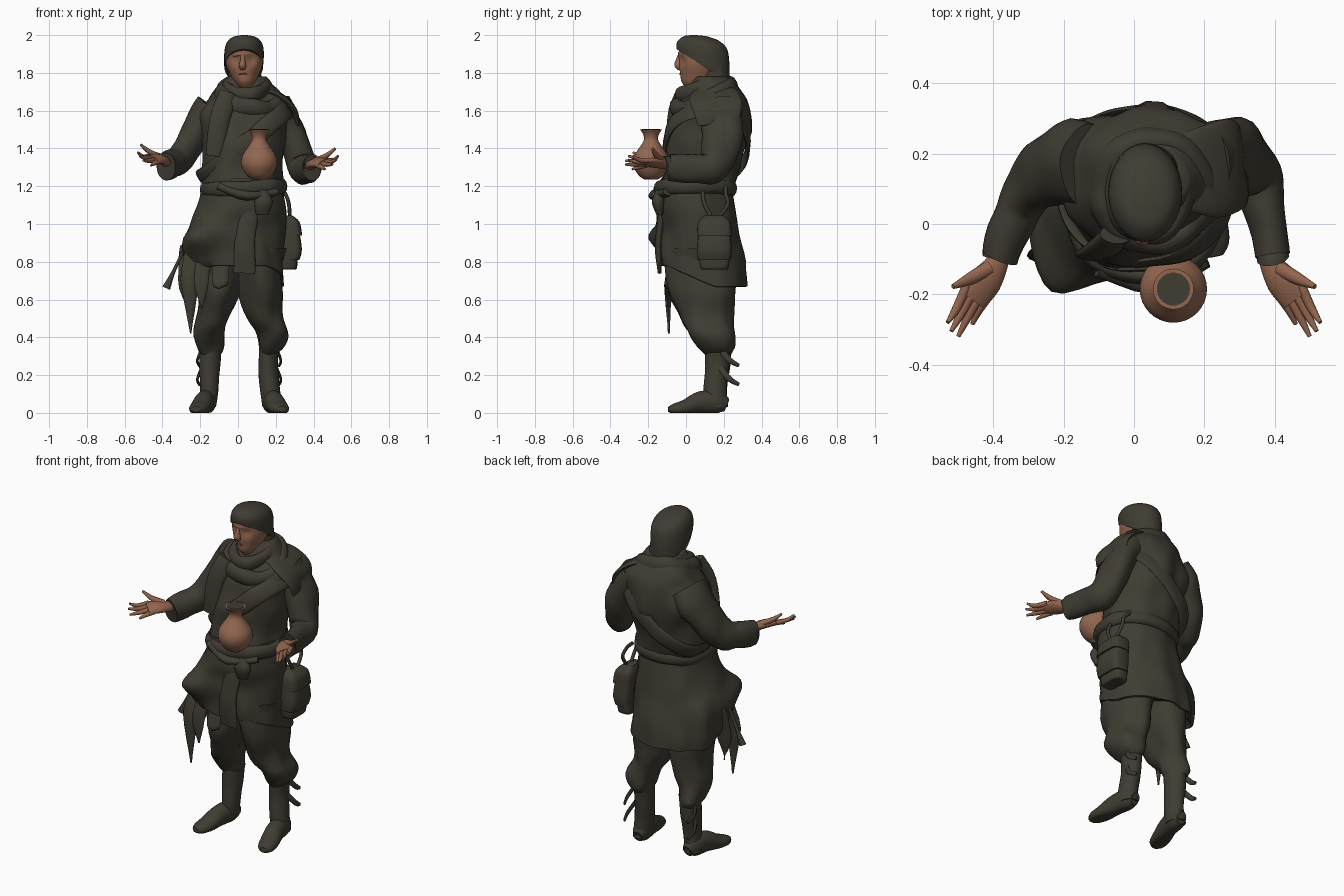
import bpy, bmesh
from math import sin, cos, pi, exp, radians, copysign
from mathutils import Vector, noise

if "Cube" in bpy.data.objects:
    bpy.data.objects.remove(bpy.data.objects["Cube"])

X, Y, Z = Vector((1, 0, 0)), Vector((0, 1, 0)), Vector((0, 0, 1))


def material(name, red, green, blue):
    mat = bpy.data.materials.new(name)
    mat.use_nodes = True
    colour = (red, green, blue, 1)
    mat.diffuse_color = colour
    mat.node_tree.nodes["Principled BSDF"].inputs["Base Color"].default_value = colour
    return mat


cloth = material("dark olive cloth", .05, .045, .032)
skin = material("tan skin", .29, .13, .075)
clay = material("terracotta", .29, .135, .08)
lip = material("dark red lips", .16, .045, .03)


def power_wave(value, power):
    return copysign(abs(value) ** power, value)


def spline(points, closed, steps):
    """Catmull-Rom interpolation of whole cross-section records."""
    count = len(points)
    pick = (lambda i: points[i % count]) if closed else (lambda i: points[min(max(i, 0), count - 1)])
    result = []
    for i in range(count if closed else count - 1):
        a, b, c, d = pick(i - 1), pick(i), pick(i + 1), pick(i + 2)
        for k in range(steps):
            t = k / steps
            result.append([q + t / 2 * (r - p + t * (2 * p - 5 * q + 4 * r - s + t * (3 * (q - r) + s - p)))
                           for p, q, r, s in zip(a, b, c, d)])
    return result if closed else result + [list(points[-1])]


def sweep(name, mat, points, ref=None, n=24, closed=False, power=1, wrinkle=0,
          warp=None, steps=4, second=None, rule=None):
    """Skin elliptical sections (x, y, z, radius, radius, slope) into one part.
    Without ref the sections lie flat; otherwise they follow the path."""
    points = [tuple(p) + (0,) * (6 - len(p)) for p in points]
    rings = spline(points, closed, steps)
    centres = [Vector(r[:3]) for r in rings]
    middle = sum(centres, Vector()) / len(centres)
    bm = bmesh.new()
    loops, last = [], len(rings) - 1
    for i, (ring, centre) in enumerate(zip(rings, centres)):
        u, v = X, Y
        if ref is not None:
            after = centres[(i + 1) % len(rings)] if closed else centres[min(i + 1, last)]
            before = centres[i - 1] if closed or i else centre
            tangent = (after - before).normalized()
            side = centre - middle if closed else ref
            u = tangent.cross(side).normalized()
            v = u.cross(tangent)
        loop = []
        for k in range(n):
            angle = 2 * pi * k / n
            offset = u * ring[3] * power_wave(cos(angle), power) + v * ring[4] * power_wave(sin(angle), power)
            offset.z += ring[5] * offset.y
            point = centre + offset
            if wrinkle:
                point += offset.normalized() * wrinkle * noise.noise(Vector((point.x * 9, point.y * 9, point.z * 6)))
            loop.append(bm.verts.new(warp(point) if warp else point))
        loops.append(loop)
    for i in range(len(loops) if closed else last):
        a, b = loops[i], loops[(i + 1) % len(loops)]
        for k in range(n):
            j = (k + 1) % n
            bm.faces.new((a[k], a[j], b[j], b[k]))
    if not closed:
        bm.faces.new(loops[0])
        bm.faces.new(loops[-1])
    bmesh.ops.recalc_face_normals(bm, faces=bm.faces)
    if rule:
        for face in bm.faces:
            face.material_index = int(rule(face.calc_center_median()))
    mesh = bpy.data.meshes.new(name)
    bm.to_mesh(mesh)
    bm.free()
    mesh.materials.append(mat)
    if second:
        mesh.materials.append(second)
    obj = bpy.data.objects.new(name, mesh)
    bpy.context.collection.objects.link(obj)
    bpy.ops.object.select_all(action='DESELECT')
    obj.select_set(True)
    bpy.context.view_layer.objects.active = obj
    bpy.ops.object.shade_smooth_by_angle(angle=radians(50))
    return obj


def hoop(name, centre, rx, ry, tilt, width, thick, power=1, wrinkle=0):
    """Closed band around the body, tilted along x and y."""
    path = []
    for k in range(16):
        dx = rx * power_wave(cos(k * pi / 8), power)
        dy = ry * power_wave(sin(k * pi / 8), power)
        path.append((centre[0] + dx, centre[1] + dy, centre[2] + tilt[0] * dx + tilt[1] * dy, width, thick))
    return sweep(name, cloth, path, ref=Z, n=12, closed=True, wrinkle=wrinkle)


# Torso and shoulders
sweep("torso", cloth, [(.03, .05, 1.17, .21, .2), (.02, .085, 1.3, .21, .205), (.03, .115, 1.45, .22, .215),
                       (.04, .13, 1.58, .24, .2), (.05, .15, 1.66, .21, .175), (.04, .15, 1.72, .16, .14),
                       (.04, .14, 1.78, .1, .09)], n=40, power=.9, wrinkle=.03)


# Tunic skirt with a lifted front hem, side folds and a bulging right corner
def drape(p):
    low = min(max((1.1 - p.z) / .4, 0), 1)
    front = min(max((.15 - p.y) / .25, 0), 1)
    bulge = .1 * exp(-((p.x + .2) ** 2 + (p.y + .1) ** 2) / .012 - (p.z - .88) ** 2 / .02)
    fold = 1 + .025 * low * sin(p.x * 38 + p.y * 25)
    return Vector((p.x * fold - bulge * .5, p.y * fold - bulge, p.z + low * .11 * front))


sweep("tunic_skirt", cloth, [(.025, .05, 1.24, .205, .19), (.02, .05, 1.1, .225, .2), (0, .065, .98, .245, .205),
                             (-.02, .08, .85, .265, .22), (-.01, .09, .67, .255, .23), (-.01, .09, .72, .2, .18)],
      n=48, power=.92, wrinkle=.02, warp=drape)
sweep("front_panel", cloth, [(.06, -.12, 1.1, .05, .02), (.04, -.145, .9, .055, .018), (.03, -.14, .74, .06, .012)],
      ref=Y, wrinkle=.012)

# Torn strips hanging from the right hem
for name, x, y, bottom, wide in (("long", -.25, -.09, .42, .045), ("front", -.19, -.1, .56, .045),
                                 ("rear", -.27, .02, .55, .05), ("inner", -.1, -.1, .66, .05)):
    sweep("torn_strip_" + name, cloth, [(x + .02, y + .04, .88, wide, .014), (x, y, .7, wide, .016),
                                        (x, y, bottom, .006, .008)], ref=Y, n=12, wrinkle=.02)
sweep("hanging_tassel", cloth, [(-.27, 0, .9, .008, .008), (-.34, 0, .75, .01, .01), (-.38, 0, .66, .022, .015)],
      ref=Y, n=10)

# Belt, sagging roll and knot
hoop("belt", (.03, .05, 1.19), .205, .195, (.05, 0), .04, .025, .92, .01)
sweep("belt_roll", cloth, [(-.1, -.12, 1.2, .03, .02), (.05, -.155, 1.15, .04, .025), (.2, -.09, 1.17, .035, .02)],
      ref=Z, n=16, wrinkle=.01)
sweep("belt_knot", cloth, [(.13, -.14, 1.18, .02, .02), (.135, -.15, 1.12, .05, .035), (.13, -.14, 1.05, .035, .02)],
      n=16, wrinkle=.01)

# Sash, scarf rolls, scarf tail and shoulder cape
hoop("sash", (.035, .11, 1.42), .225, .217, (.8, 0), .05, .015, .9, .01)
hoop("scarf_lower_roll", (.055, .1, 1.67), .145, .14, (-.15, .45), .055, .04, 1, .025)
hoop("scarf_upper_roll", (.045, .09, 1.715), .1, .115, (0, .3), .045, .03, 1, .015)
sweep("scarf_tail", cloth, [(-.05, -.03, 1.69, .05, .025), (-.1, -.075, 1.56, .055, .025), (-.13, -.085, 1.36, .045, .018)],
      ref=Y, wrinkle=.012)
sweep("shoulder_cape", cloth, [(.1, .14, 1.72, .1, .02), (.2, .15, 1.69, .13, .02), (.29, .16, 1.61, .13, .02),
                               (.31, .17, 1.53, .11, .012)], ref=X + Z, wrinkle=.015)

# Sleeves
sweep("left_sleeve", cloth, [(.19, .17, 1.61, .12, .1), (.27, .19, 1.5, .11, .085), (.32, .18, 1.38, .1, .075),
                             (.35, .14, 1.3, .085, .07), (.375, .04, 1.29, .075, .058), (.395, -.09, 1.29, .075, .055),
                             (.39, -.06, 1.295, .05, .04)], ref=X, wrinkle=.02)
sweep("right_sleeve", cloth, [(-.13, .17, 1.61, .12, .1), (-.2, .17, 1.52, .11, .085), (-.27, .13, 1.4, .095, .075),
                              (-.32, .07, 1.34, .08, .07), (-.35, 0, 1.32, .072, .06), (-.38, -.09, 1.3, .07, .055),
                              (-.375, -.06, 1.305, .05, .04)], ref=X, wrinkle=.02)

# Head: skin at the front, cloth behind, with shallow eye sockets
def sockets(p):
    if p.y < .05:
        p.y += .02 * exp(-(abs(p.x - .028) - .042) ** 2 / .0006 - (p.z - 1.87) ** 2 / .0006)
    return p


sweep("head", skin, [(.04, .045, 1.715, .025, .035), (.038, .05, 1.75, .052, .072), (.035, .07, 1.79, .075, .1),
                     (.033, .08, 1.85, .098, .118), (.03, .085, 1.91, .098, .125), (.03, .085, 1.96, .08, .1)],
      n=40, warp=sockets, second=cloth, rule=lambda c: c.y > .135)
sweep("neck_cloth", cloth, [(.04, .15, 1.68, .11, .1), (.037, .155, 1.76, .09, .075), (.035, .15, 1.84, .085, .07)])
sweep("cap", cloth, [(.03, .09, 1.835, .103, .14, -.65), (.032, .09, 1.9, .105, .14, -.4),
                     (.033, .09, 1.95, .097, .128, -.2), (.033, .085, 1.983, .07, .09, -.15),
                     (.033, .075, 1.998, .02, .03, -.1)], n=32)
sweep("nose", skin, [(.027, -.025, 1.91, .012, .012), (.025, -.038, 1.87, .012, .016), (.024, -.042, 1.838, .02, .02),
                     (.025, -.03, 1.815, .012, .014)], n=16)
sweep("brow", skin, [(-.03, -.002, 1.895, .008, .01), (.028, -.034, 1.9, .01, .01), (.086, -.002, 1.895, .008, .01)],
      ref=Z, n=10)
sweep("lips", lip, [(.005, -.018, 1.792, .004, .004), (.032, -.03, 1.794, .006, .006), (.06, -.018, 1.792, .004, .004)],
      ref=Z, n=8)

# Hands held palm up, then legs and boots, one set per side
for side, s, dz, dx in (("right", -1, 0, 0), ("left", 1, -.02, .012)):
    up = Vector((-.4 * s, 0, 1))

    def at(x, y, z, *radii):
        return (s * x, y, z + dz, *radii)

    sweep(side + "_palm", skin, [at(.38, -.05, 1.32, .03, .026), at(.39, -.11, 1.335, .034, .025),
                                 at(.42, -.16, 1.345, .048, .024), at(.46, -.215, 1.345, .045, .016)], ref=up, n=16)
    sweep(side + "_thumb", skin, [at(.41, -.125, 1.355, .022, .018), at(.465, -.155, 1.38, .018, .014),
                                  at(.515, -.178, 1.42, .007, .007)], ref=up, n=10)
    for finger, (x, y, z) in enumerate(((.53, -.28, 1.38), (.52, -.305, 1.36), (.5, -.32, 1.335), (.46, -.285, 1.31))):
        spread = (finger - 1.5) * .02
        sweep(f"{side}_finger_{finger}", skin,
              [at(.445 - spread, -.19 - spread * .5, 1.345 - spread * .4, .015, .014),
               at((x + .45 - spread) / 2, (y - .2) / 2, (z + 1.335) / 2, .013, .012),
               at(x, y, z, .006, .006)], ref=up, n=10)

    def leg(x, *rest):
        return (s * x + dx, *rest)

    sweep(side + "_trouser_leg", cloth, [leg(.11, .07, .87, .13, .17), leg(.105, .085, .66, .115, .175),
                                         leg(.13, .11, .5, .09, .14), leg(.155, .145, .41, .083, .105),
                                         leg(.16, .165, .345, .07, .085), leg(.155, .165, .31, .045, .06)],
          n=28, wrinkle=.035)
    sweep(side + "_boot_shaft", cloth, [leg(.15, .17, .37, .058, .07), leg(.15, .165, .25, .052, .063),
                                        leg(.155, .155, .14, .048, .06), leg(.165, .16, .03, .05, .06)], wrinkle=.01)

    def flat_sole(p):
        return Vector((p.x, p.y, max(p.z, 0)))

    sweep(side + "_foot", cloth, [leg(.16, .215, .04, .03, .035), leg(.165, .17, .055, .05, .06),
                                  leg(.18, .08, .055, .052, .06), leg(.2, 0, .03, .054, .042),
                                  leg(.215, -.06, .02, .045, .03), leg(.222, -.092, .02, .02, .015)],
          ref=Z, warp=flat_sole)
    for tie, height in enumerate((.34, .24)):
        sweep(f"{side}_boot_tie_{tie}", cloth, [leg(.19, .18, height, .018, .008), leg(.215, .23, height - .06, .015, .007),
                                                leg(.205, .28, height - .09, .01, .006)], ref=X, n=8)

# Clay jar and its dark mouth
jar_x, jar_y = .112, -.185
sweep("jar", clay, [(jar_x, jar_y, z, r, r) for z, r in ((1.235, .035), (1.26, .068), (1.31, .094), (1.36, .09),
                                                         (1.41, .058), (1.445, .038), (1.475, .042), (1.5, .058))],
      n=32)
sweep("jar_mouth", cloth, [(jar_x, jar_y, 1.499, .047, .047), (jar_x, jar_y, 1.503, .047, .047)], n=32, steps=1)

# Side pouch with lid, lower pocket and straps
sweep("pouch", cloth, [(.255, .15, 1.04, .03, .05), (.265, .15, 1, .05, .078), (.28, .15, .87, .058, .092),
                       (.275, .15, .81, .05, .088)], power=.5)
sweep("pouch_lid", cloth, [(.258, .15, 1.045, .03, .05), (.27, .15, 1.01, .056, .085), (.278, .15, .94, .062, .092)],
      power=.5)
sweep("pouch_pocket", cloth, [(.27, .15, .86, .045, .085), (.268, .15, .77, .045, .075), (.265, .15, .76, .03, .06)],
      power=.5)
for strap, y in (("front", .09), ("rear", .21)):
    sweep("pouch_strap_" + strap, cloth, [(.21, y, 1.2, .01, .01), (.25, y, 1.16, .01, .01), (.27, y + .01, 1.1, .01, .01),
                                          (.275, .15, 1.01, .01, .01)], ref=Y, n=8)
